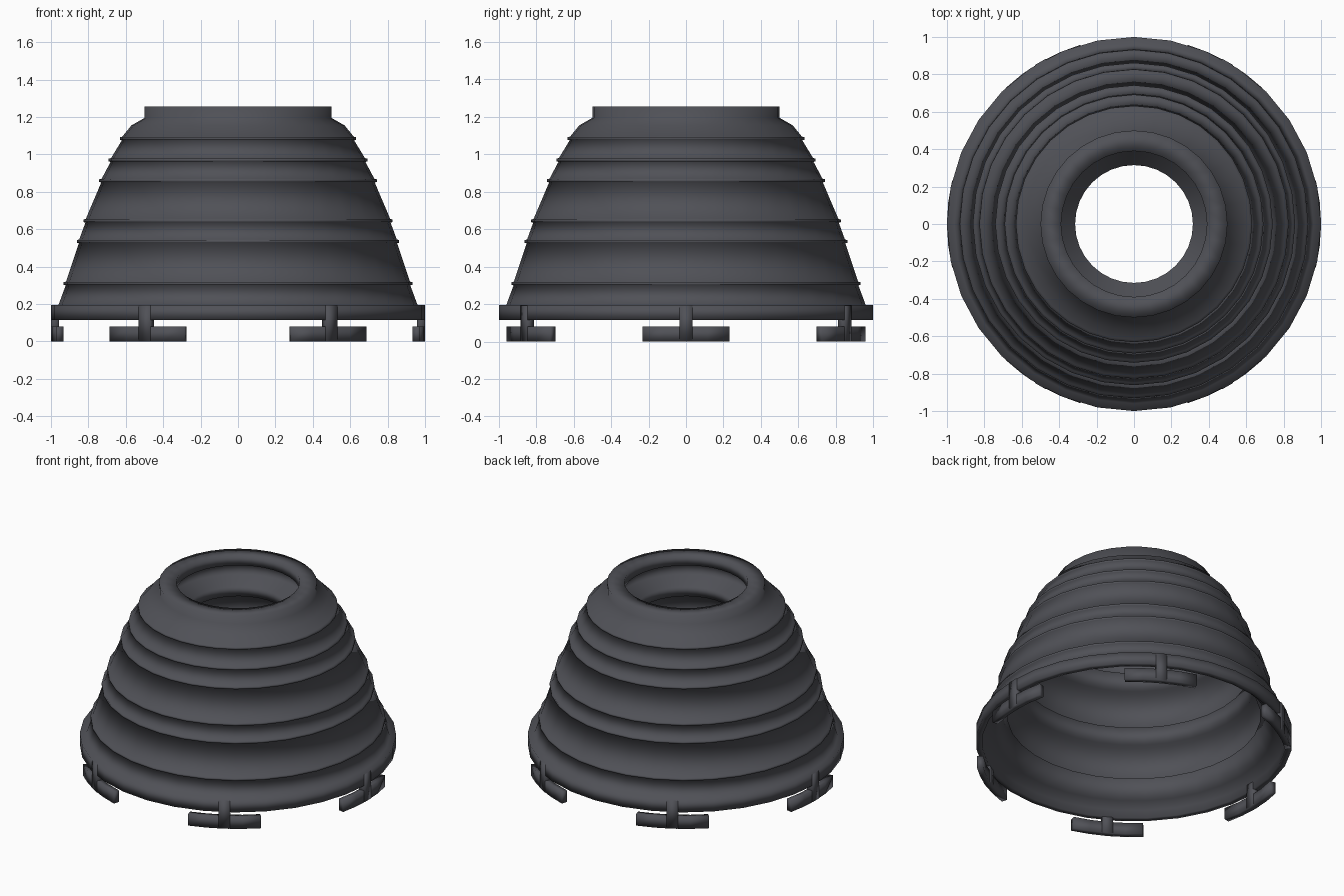
import bpy, bmesh
from math import sin, cos, pi, radians

if "Cube" in bpy.data.objects:
    bpy.data.objects.remove(bpy.data.objects["Cube"])

SIDES = 32
mat = bpy.data.materials.new("dark_rubber")
mat.diffuse_color = (0.08, 0.082, 0.095, 1)
mat.use_nodes = True
mat.node_tree.nodes["Principled BSDF"].inputs["Base Color"].default_value = mat.diffuse_color


def finish(name, bm, angle):
    bmesh.ops.recalc_face_normals(bm, faces=bm.faces[:])
    me = bpy.data.meshes.new(name)
    bm.to_mesh(me)
    bm.free()
    ob = bpy.data.objects.new(name, me)
    bpy.context.collection.objects.link(ob)
    me.materials.append(mat)
    bpy.ops.object.select_all(action='DESELECT')
    ob.select_set(True)
    bpy.context.view_layer.objects.active = ob
    bpy.ops.object.shade_smooth_by_angle(angle=radians(angle))
    return ob


def sweep(name, profile, start, span, steps, angle):
    """Sweep a closed (radius, z) profile around z; full turns are joined."""
    bm = bmesh.new()
    full = span > 359
    count = steps if full else steps + 1
    rings = []
    for i in range(count):
        a = radians(start + span * i / steps)
        rings.append([bm.verts.new((r * cos(a), r * sin(a), z)) for r, z in profile])
    n = len(profile)
    for i in range(steps):
        p, q = rings[i], rings[(i + 1) % count]
        for j in range(n):
            k = (j + 1) % n
            bm.faces.new((p[j], q[j], q[k], p[k]))
    if not full:
        bm.faces.new(rings[0])
        bm.faces.new(rings[-1])
    return finish(name, bm, angle)


# Ribbed hood: outside going up, over the collar, inside going down
ribs = [(0.92, 0.31), (0.85, 0.535), (0.815, 0.645),
        (0.73, 0.86), (0.68, 0.97), (0.62, 1.085)]
outer = [(0.96, 0.115), (1.0, 0.115), (1.0, 0.195), (0.96, 0.195)]
for r, z in ribs:
    outer += [(r + 0.001, z - 0.010), (r + 0.012, z - 0.007),
              (r + 0.012, z + 0.007), (r - 0.001, z + 0.010)]
outer += [(0.57, 1.155), (0.5, 1.195)]
# Collar with a groove under its lip and a shelf below
collar = [(0.5, 1.255), (0.39, 1.255), (0.39, 1.19), (0.45, 1.18),
          (0.45, 1.10), (0.315, 1.075), (0.315, 1.01), (0.45, 1.02)]
# Inside wall with thicker folds between pairs of ribs
inner = [(0.56, 1.085), (0.64, 0.97), (0.61, 0.97), (0.65, 0.86),
         (0.69, 0.86), (0.775, 0.645), (0.735, 0.645), (0.765, 0.535),
         (0.81, 0.535), (0.88, 0.325), (0.80, 0.31), (0.88, 0.195), (0.96, 0.17)]
sweep("hood", outer + collar + inner, 0, 360, SIDES, 180)

# Six bayonet clips: a curved foot and an upright stem each
foot_profile = [(0.96, 0.0), (1.0, 0.0), (1.0, 0.08), (0.96, 0.08)]
for i in range(6):
    mid = i * 60
    sweep(f"clip_foot_{i + 1}", foot_profile, mid - 13.4, 26.8, 4, 180)
    bm = bmesh.new()
    bmesh.ops.create_cube(bm, size=1)
    for v in bm.verts:
        x = 0.979 + v.co.x * 0.044
        y = v.co.y * 0.07
        a = mid * pi / 180
        v.co = (x * cos(a) - y * sin(a), x * sin(a) + y * cos(a),
                0.0975 + v.co.z * 0.193)
    finish(f"clip_stem_{i + 1}", bm, 180)
